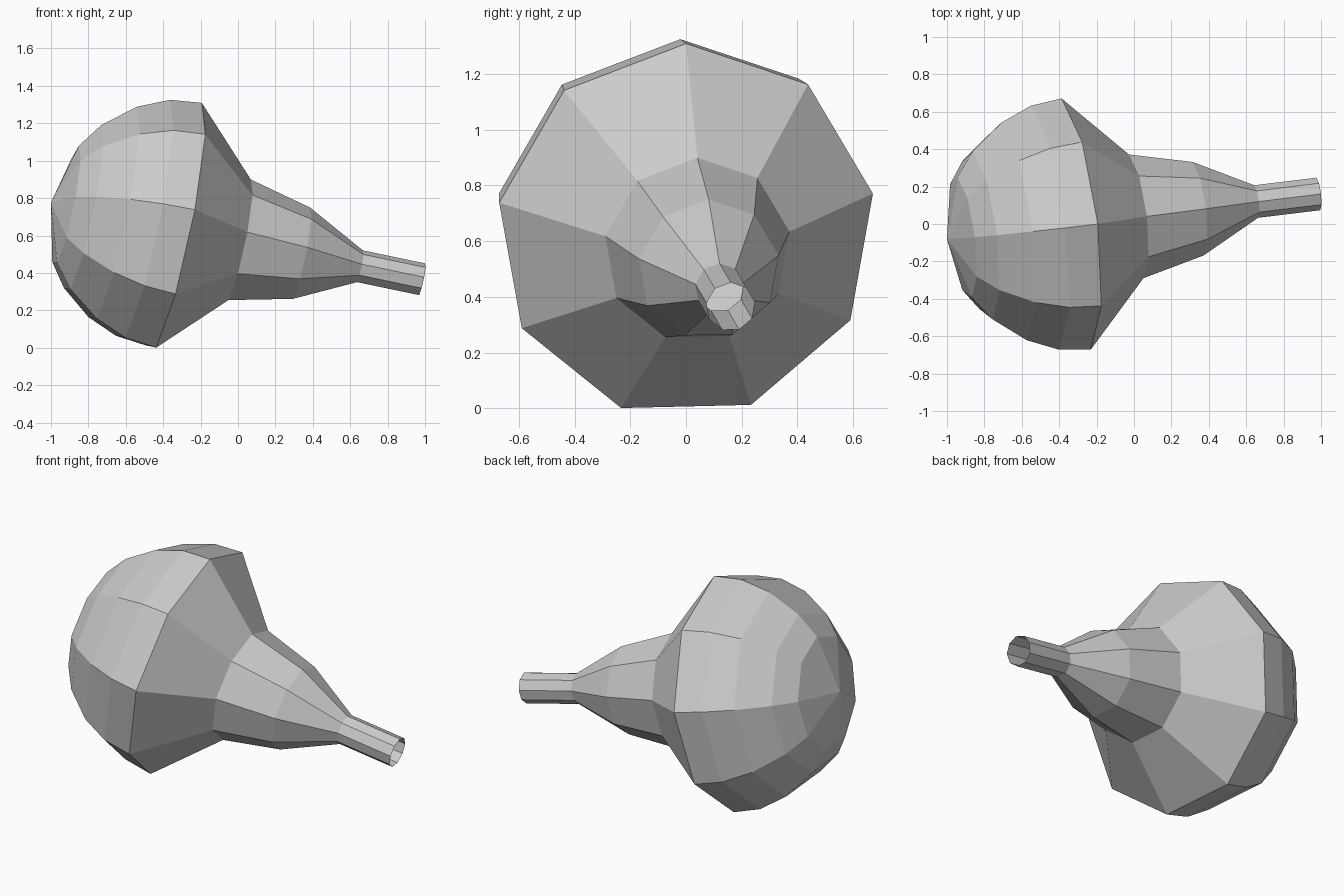
import bpy, bmesh
from math import cos, sin, tau
from mathutils import Vector

if "Cube" in bpy.data.objects:
    bpy.data.objects.remove(bpy.data.objects["Cube"])

SIDES = 9
AXIS = Vector((1, 0.122, -0.208))            # tilted axis, scaled to one unit of x
ORIGIN = Vector((-0.335, 0, 0.638))          # centre of the widest ring
UP = Vector((0.208, 0, 1)).normalized()      # ring frame, square to the axis
SIDE = UP.cross(AXIS).normalized()

# (x of ring centre, radius) from the back of the dome to the open neck
PROFILE = [(-0.917, 0.329), (-0.825, 0.460), (-0.662, 0.595), (-0.499, 0.667),
           (-0.333, 0.686), (0.0, 0.338), (0.333, 0.256), (0.65, 0.089), (0.982, 0.089)]


def on_axis(x):
    return ORIGIN + AXIS * (x - ORIGIN.x)


def ring(bm, x, radius):
    return [bm.verts.new(on_axis(x) + radius * (UP * cos(i * tau / SIDES) + SIDE * sin(i * tau / SIDES)))
            for i in range(SIDES)]


# Faceted bulb with rounded dome and stepped, open-ended neck
bm = bmesh.new()
rings = [ring(bm, x, r) for x, r in PROFILE]
for a, b in zip(rings, rings[1:]):
    for i in range(SIDES):
        j = (i + 1) % SIDES
        bm.faces.new((a[i], a[j], b[j], b[i]))

# Shallow pointed cap closing the dome
tip = bm.verts.new(on_axis(-1.0))
for i in range(SIDES):
    bm.faces.new((tip, rings[0][(i + 1) % SIDES], rings[0][i]))

# Face everything outwards
bmesh.ops.recalc_face_normals(bm, faces=bm.faces)
bm.faces.ensure_lookup_table()
if bm.faces[-1].normal.dot(AXIS) > 0:
    bmesh.ops.reverse_faces(bm, faces=bm.faces)

mesh = bpy.data.meshes.new("squeeze_bulb")
bm.to_mesh(mesh)
bm.free()
bpy.context.collection.objects.link(bpy.data.objects.new("squeeze_bulb", mesh))
